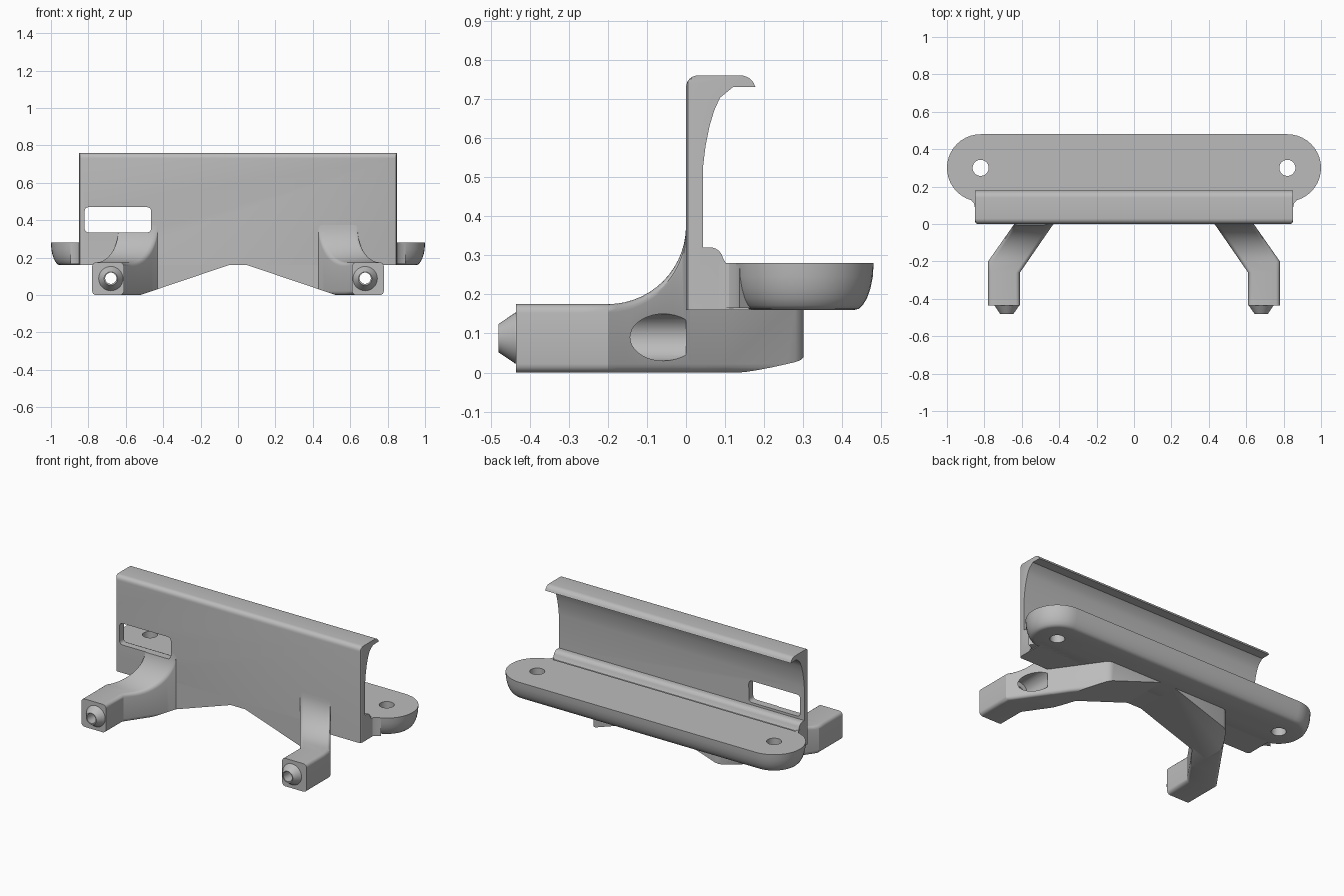
import bpy, bmesh
from math import sin, cos, pi, radians, sqrt

if "Cube" in bpy.data.objects:
    bpy.data.objects.remove(bpy.data.objects["Cube"])

grey = bpy.data.materials.new("plain_grey")
grey.use_nodes = True
colour = (0.5, 0.5, 0.5, 1)
grey.diffuse_color = colour
grey.node_tree.nodes["Principled BSDF"].inputs["Base Color"].default_value = colour


def loft(name, rings):
    """Skin a list of equal-length rings and cap both ends."""
    bm = bmesh.new()
    rows = [[bm.verts.new(p) for p in ring] for ring in rings]
    n = len(rows[0])
    for a, b in zip(rows, rows[1:]):
        for i in range(n):
            j = (i + 1) % n
            bm.faces.new((a[i], a[j], b[j], b[i]))
    bm.faces.new(rows[0])
    bm.faces.new(rows[-1])
    bmesh.ops.recalc_face_normals(bm, faces=bm.faces)
    mesh = bpy.data.meshes.new(name)
    bm.to_mesh(mesh)
    bm.free()
    mesh.materials.append(grey)
    obj = bpy.data.objects.new(name, mesh)
    bpy.context.scene.collection.objects.link(obj)
    return obj


def arc(cx, cy, r, a0, a1, steps):
    return [(cx + r * cos(radians(a0 + (a1 - a0) * i / steps)),
             cy + r * sin(radians(a0 + (a1 - a0) * i / steps))) for i in range(steps + 1)]


def rounded_rect(y, x0, x1, z0, z1, r):
    """Rounded rectangle in the plane of constant y."""
    pts = (arc(x1 - r, z1 - r, r, 0, 90, 4) + arc(x0 + r, z1 - r, r, 90, 180, 4)
           + arc(x0 + r, z0 + r, r, 180, 270, 4) + arc(x1 - r, z0 + r, r, 270, 360, 4))
    return [(x, y, z) for x, z in pts]


def rod(name, x, z, stations):
    """Round bar along y, given as (y, radius) stations."""
    return loft(name, [[(x + px, y, z + pz) for px, pz in arc(0, 0, r, 0, 350, 35)]
                       for y, r in stations])


def post(x, y, r):
    """Round vertical cutter."""
    return loft("post_cutter", [[(px, py, z) for px, py in arc(x, y, r, 0, 350, 35)]
                                for z in (0.1, 0.35)])


def finish(obj, cutters=()):
    """Apply the cuts, then smooth everything but the sharp edges."""
    for c in cutters:
        c.hide_render = True
        mod = obj.modifiers.new("cut", "BOOLEAN")
        mod.operation, mod.object, mod.solver = "DIFFERENCE", c, "EXACT"
    bpy.context.view_layer.update()
    evaluated = obj.evaluated_get(bpy.context.evaluated_depsgraph_get())
    mesh = bpy.data.meshes.new_from_object(evaluated)
    obj.modifiers.clear()
    obj.data = mesh
    mesh.shade_smooth()
    mesh.set_sharp_from_angle(angle=radians(30))
    for c in cutters:
        bpy.data.objects.remove(c)


def window():
    return loft("window_cutter", [rounded_rect(y, -0.82, -0.465, 0.335, 0.47, 0.02)
                                  for y in (-0.03, 0.12)])


def gable():
    # Wedge that hollows the underside towards the middle
    pts = [(-0.82, -0.1), (0.82, -0.1), (0.02, 0.17), (-0.02, 0.17)]
    return loft("gable_cutter", [[(x, y, z) for x, z in pts] for y in (-0.4, 0.5)])


# Upright wall with hooked lip and a bead along its foot
profile = ([(0, 0.16)] + arc(0.03, 0.73, 0.03, 180, 90, 6) + arc(0.14, 0.722, 0.038, 90, 15, 6)
           + [(0.178, 0.73), (0.12, 0.73), (0.087, 0.703), (0.072, 0.67), (0.06, 0.63),
              (0.05, 0.58), (0.044, 0.53), (0.043, 0.32)]
           + arc(0.062, 0.287, 0.033, 90, 10, 6) + [(0.105, 0.275), (0.2, 0.275), (0.2, 0.16)])
ends = [(0.85, 0.014), (0.846, 0.005), (0.836, 0)]
stations = [(-x, d) for x, d in ends] + [(x, d) for x, d in reversed(ends)]
wall = loft("upright_wall", [[(x, max(y, d), z) for y, z in profile] for x, d in stations])
finish(wall, [window()])

# Stadium base with rounded underside and two screw holes
rings = []
for z, inset in [(0.16, 0.05), (0.163, 0.038), (0.172, 0.028), (0.19, 0.017),
                 (0.215, 0.008), (0.245, 0.002), (0.28, 0)]:
    outline = (arc(0.82, 0.3, 0.18 - inset, -90, 90, 20)
               + arc(-0.82, 0.3, 0.18 - inset, 90, 270, 20))
    rings.append([(x, y, z) for x, y in outline])
base = loft("base_plate", rings)
finish(base, [post(s * 0.82, 0.3, 0.043) for s in (-1, 1)])


# Arm limits as functions of depth
def outer(y):
    return 0.78 - 0.7 * max(0, y + 0.2)


def inner(y):
    return 0.61 - 0.69 * max(0, y + 0.26)


def top(y):
    t = min(max(0, y + 0.2), 0.2)
    return 0.375 - sqrt(max(0, 0.04 - t * t))


depths = [-0.435, -0.26] + [-0.2 + 0.2 * sin(i * pi / 28) for i in range(15)] + [0.01]

for s, side in ((1, "left"), (-1, "right")):
    # Fillet gusset between wall and base end
    fillet = [(0.84, 0.085), (0.85, 0.085), (0.855, 0.11), (0.87, 0.127), (0.895, 0.137), (0.84, 0.2)]
    finish(loft(side + "_base_fillet", [[(s * x, y, z) for x, y in fillet] for z in (0.165, 0.28)]))

    # Cranked arm, swept up into the wall and bored through
    arm = loft(side + "_arm", [[(s * x, py, z) for x, py, z in
               rounded_rect(y, inner(y), outer(y), 0, top(y), 0.022)] for y in depths])
    cuts = [gable(), rod("bore_cutter", s * 0.68, 0.09, [(-0.2, 0.06), (0, 0.06)]),
            rod("hole_cutter", s * 0.68, 0.09, [(-0.6, 0.03), (-0.1, 0.03)])]
    if s < 0:
        cuts.append(window())
    finish(arm, cuts)

    # Tapered nozzle on the arm tip
    nozzle = rod(side + "_nozzle", s * 0.68, 0.088, [(-0.425, 0.065), (-0.437, 0.065), (-0.48, 0.036)])
    finish(nozzle, [rod("hole_cutter", s * 0.68, 0.09, [(-0.6, 0.03), (-0.3, 0.03)])])

    # Brace running under the base
    brace = loft(side + "_brace", [[(s * x, py, z) for x, py, z in
                 rounded_rect(y, 0, outer(y) - d, d, 0.2, 0.022)]
                 for y, d in ((0, 0), (0.1, 0), (0.28, 0), (0.294, 0.006), (0.3, 0.02))])
    finish(brace, [gable()])
